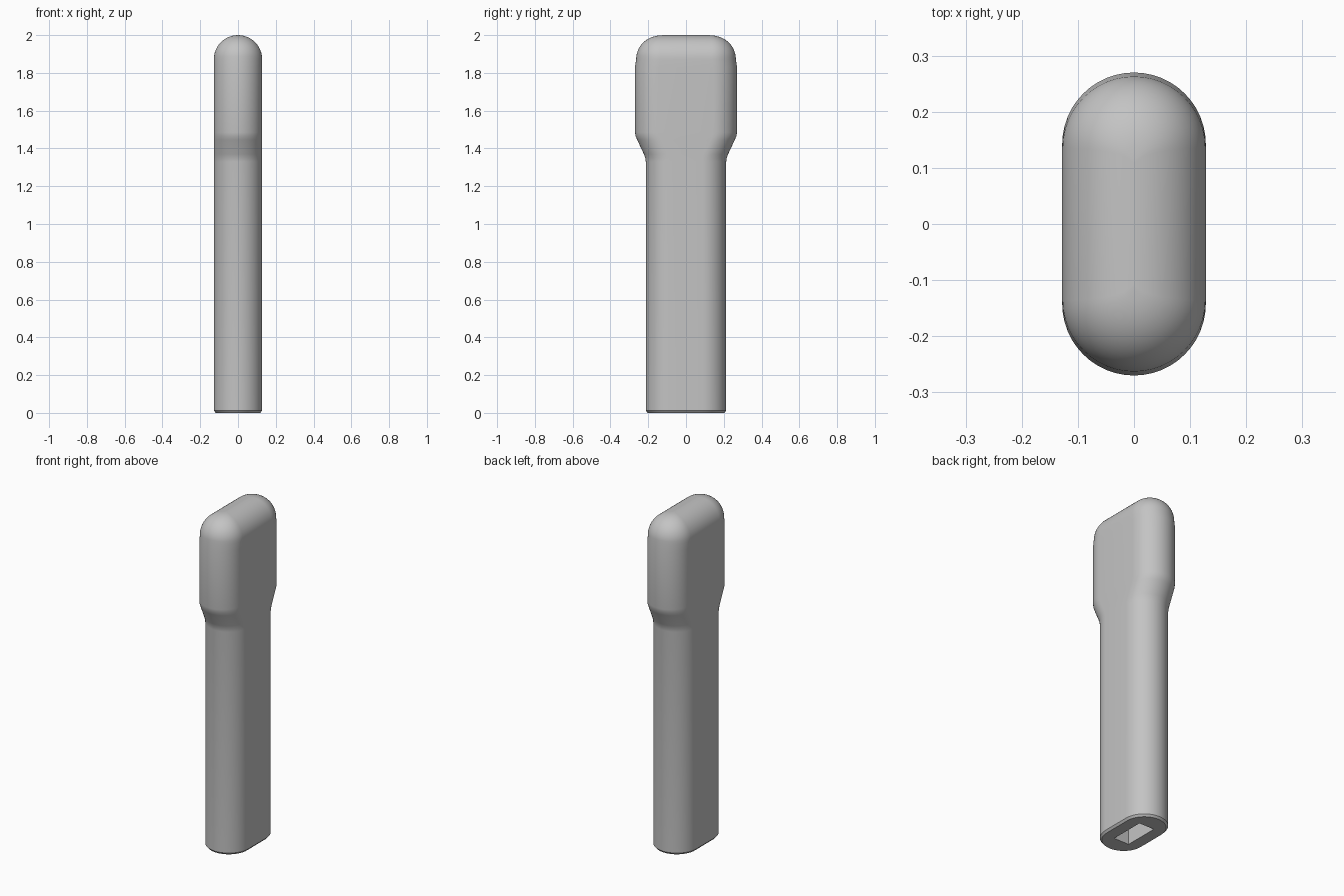
import bpy, bmesh
from math import pi, sin, cos, radians

cube = bpy.data.objects.get("Cube")
if cube:
    bpy.data.objects.remove(cube, do_unlink=True)

grey = bpy.data.materials.new("plain grey")
grey.use_nodes = True
colour = (0.55, 0.55, 0.55, 1)
grey.diffuse_color = colour
grey.node_tree.nodes["Principled BSDF"].inputs["Base Color"].default_value = colour

RADIUS, HEAD, STEM = 0.128, 0.27, 0.213
ARC = 24  # segments in each rounded end


def stadium(bm, half_x, half_y, z):
    """Ring with two straight sides and two round ends."""
    ring = []
    for side in (1, -1):
        for i in range(ARC + 1):
            a = pi * i / ARC
            ring.append(bm.verts.new((side * half_x * cos(a),
                                      side * (half_y - half_x + half_x * sin(a)), z)))
    return ring


# Profile from the base up: height, half width, half depth
profile = [(0, RADIUS - 0.01, STEM - 0.01), (0.012, RADIUS, STEM),
           (1.33, RADIUS, STEM), (1.35, RADIUS, 0.216), (1.37, RADIUS, 0.223),
           (1.445, RADIUS, 0.258), (1.465, RADIUS, 0.267), (1.485, RADIUS, HEAD),
           (1.83, RADIUS, HEAD), (1.872, RADIUS, 0.264)]
# Domed top, with the ends drawn in towards the ridge
for i in range(1, 13):
    a = pi / 2 * i / 12
    reach = 0.11 + 0.154 * cos(a) ** 0.85 if i < 12 else 0.11
    profile.append((2 - RADIUS + RADIUS * sin(a), max(RADIUS * cos(a), 0.0005), reach))

# Body
bm = bmesh.new()
rings = [stadium(bm, hx, hy, z) for z, hx, hy in profile]
for low, high in zip(rings, rings[1:]):
    for i in range(len(low)):
        j = (i + 1) % len(low)
        bm.faces.new((low[i], low[j], high[j], high[i]))
bm.faces.new(rings[0][::-1])
bm.faces.new(rings[-1])
bmesh.ops.recalc_face_normals(bm, faces=bm.faces)
mesh = bpy.data.meshes.new("body")
bm.to_mesh(mesh)
bm.free()
body = bpy.data.objects.new("body", mesh)
bpy.context.collection.objects.link(body)
mesh.materials.append(grey)

# Rectangular socket cut up into the base
bpy.ops.mesh.primitive_cube_add(size=1, location=(0, 0, 0.1))
cutter = bpy.context.object
cutter.name = "socket_cutter"
cutter.scale = (0.1, 0.21, 0.6)
cutter.hide_render = True
cutter.data.materials.append(grey)
socket = body.modifiers.new("socket", "BOOLEAN")
socket.operation = "DIFFERENCE"
socket.solver = "EXACT"
socket.object = cutter

bpy.ops.object.select_all(action="DESELECT")
body.select_set(True)
bpy.context.view_layer.objects.active = body
bpy.ops.object.modifier_apply(modifier=socket.name)
bpy.data.objects.remove(cutter, do_unlink=True)
bpy.ops.object.shade_smooth_by_angle(angle=radians(35))
